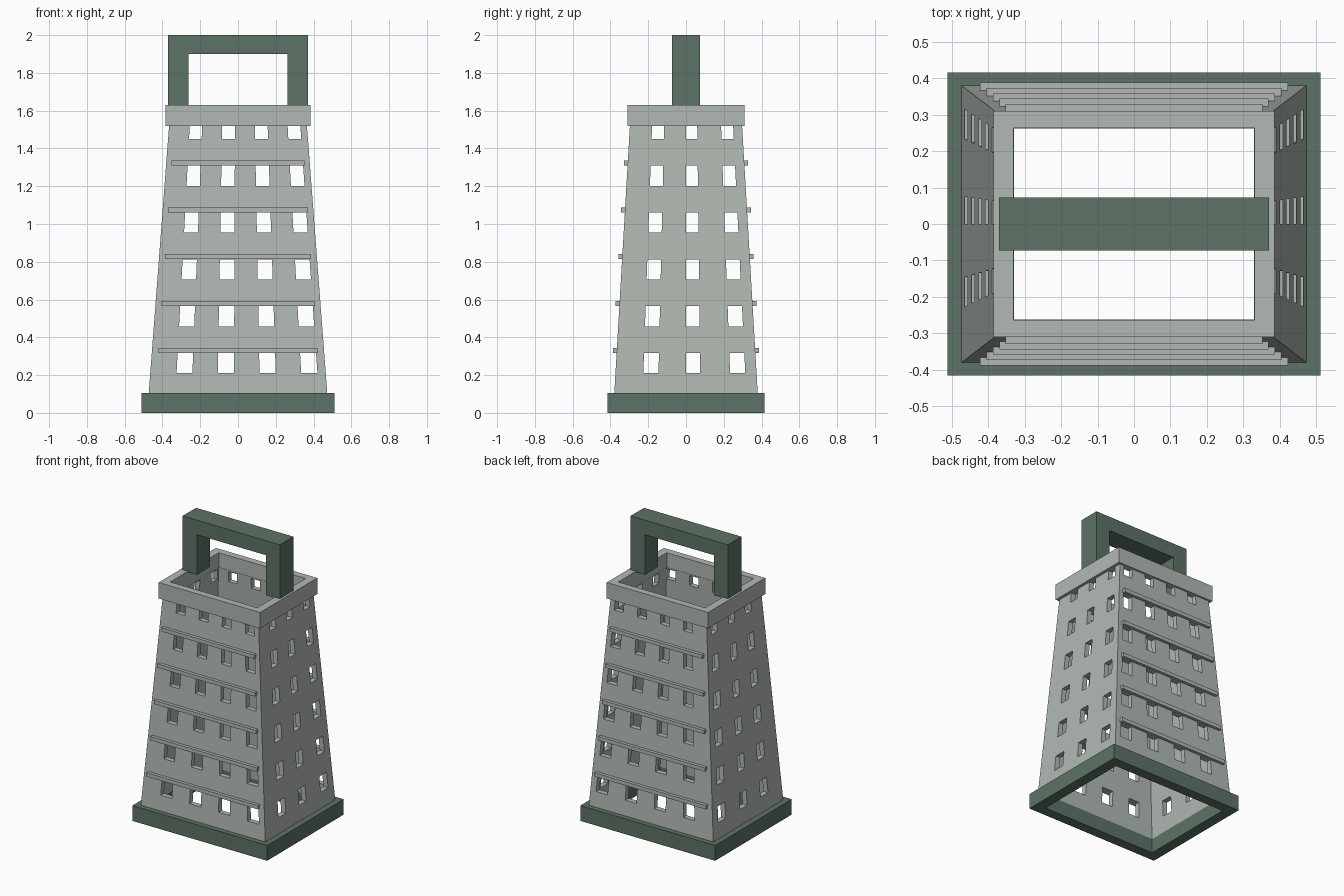
import bpy
import bmesh
from mathutils import Vector

if "Cube" in bpy.data.objects:
    bpy.data.objects.remove(bpy.data.objects["Cube"], do_unlink=True)


def make_material(name, rgb):
    mat = bpy.data.materials.new(name)
    mat.use_nodes = True
    mat.diffuse_color = (*rgb, 1)
    mat.node_tree.nodes["Principled BSDF"].inputs["Base Color"].default_value = (*rgb, 1)
    return mat


STEEL = make_material("pale_grey_metal", (0.44, 0.485, 0.45))
GREEN = make_material("dark_green_plastic", (0.11, 0.17, 0.135))


def finish(bm, name, mat):
    bmesh.ops.recalc_face_normals(bm, faces=bm.faces)
    mesh = bpy.data.meshes.new(name)
    bm.to_mesh(mesh)
    bm.free()
    mesh.materials.append(mat)
    obj = bpy.data.objects.new(name, mesh)
    bpy.context.collection.objects.link(obj)
    return obj


def box(name, low, high, mat):
    bm = bmesh.new()
    bmesh.ops.create_cube(bm, size=1)
    low, high = Vector(low), Vector(high)
    for v in bm.verts:
        v.co = (low + high) / 2 + v.co * (high - low)
    return finish(bm, name, mat)


def prism(name, outline, hole, place, depth, mat):
    """Frame between two matching outlines, extruded along depth."""
    bm = bmesh.new()
    a = [bm.verts.new(place(p)) for p in outline]
    b = [bm.verts.new(place(p)) for p in hole]
    n = len(a)
    faces = [bm.faces.new((a[i], a[(i + 1) % n], b[(i + 1) % n], b[i])) for i in range(n)]
    new = bmesh.ops.extrude_face_region(bm, geom=faces)["geom"]
    bmesh.ops.translate(bm, vec=depth, verts=[g for g in new if isinstance(g, bmesh.types.BMVert)])
    return finish(bm, name, mat)


def rect(hx, hy):
    return [(-hx, -hy), (hx, -hy), (hx, hy), (-hx, hy)]


def half_size(z):
    """Tapering half width and half depth of the body."""
    t = (z - 0.1) / 1.42
    return 0.473 - 0.108 * t, 0.38 - 0.083 * t


# Window layout: edges along each wall as fractions of its half length
WIDE = [-0.70, -0.52, -0.23, -0.045, 0.245, 0.43, 0.72, 0.905]
NARROW = [-0.605, -0.39, 0.0, 0.20, 0.625, 0.84]
ROWS = [0.21 + 0.248 * i for i in range(6)]
WALL = 0.035

# Columns around the perimeter; each one notes whether a window starts there
columns = []
for along_x, edges, sign in ((True, WIDE, -1), (False, NARROW, 1),
                             (True, WIDE, 1), (False, NARROW, -1)):
    stops = [(-1, False)] + [(e, i % 2 == 0) for i, e in enumerate(edges)]
    if sign == (1 if along_x else -1):
        # opposite walls run backwards, with the same window positions
        stops = [(1, False)] + [(e, i % 2 == 1) for i, e in reversed(list(enumerate(edges)))]
    for u, opens in stops:
        columns.append(((u, sign) if along_x else (sign, u), opens))

levels = [0.1]
for z in ROWS:
    levels += [z, min(z + 0.107, 1.52)]
levels.append(1.53)

# Perforated tapering body with real wall thickness
bm = bmesh.new()
outer, inner = {}, {}
for j, z in enumerate(levels):
    hx, hy = half_size(z)
    for i, ((u, v), _) in enumerate(columns):
        x, y = u * hx, v * hy
        outer[i, j] = bm.verts.new((x, y, z))
        ix = max(WALL - hx, min(hx - WALL, x))
        iy = max(WALL - hy, min(hy - WALL, y))
        inner[i, j] = bm.verts.new((ix, iy, z))
uses = {}
count = len(columns)
for i in range(count):
    for j in range(len(levels) - 1):
        if columns[i][1] and j % 2 == 1:
            continue
        k = (i + 1) % count
        loop = [(i, j), (k, j), (k, j + 1), (i, j + 1)]
        bm.faces.new([outer[c] for c in loop])
        bm.faces.new([inner[c] for c in reversed(loop)])
        for s in range(4):
            edge = (loop[s], loop[(s + 1) % 4])
            uses.setdefault(frozenset(edge), []).append(edge)
for edges in uses.values():
    if len(edges) == 1:
        p, q = edges[0]
        bm.faces.new((outer[q], outer[p], inner[p], inner[q]))
finish(bm, "grater_body", STEEL)

# Horizontal ridges above the windows, front and back
for side, label in ((-1, "front"), (1, "back")):
    for n, z in enumerate(ROWS[:5]):
        z += 0.108
        hx, hy = half_size(z + 0.013)
        w = 0.926 * hx
        ys = sorted((side * (hy - 0.006), side * (hy + 0.021)))
        box(f"{label}_ridge_{n + 1}", (-w, ys[0], z), (w, ys[1], z + 0.026), STEEL)

# Top collar and base rim
prism("top_collar", rect(0.385, 0.31), rect(0.33, 0.263),
      lambda p: (p[0], p[1], 1.52), (0, 0, 0.11), STEEL)
prism("base_rim", rect(0.512, 0.415), rect(0.438, 0.345),
      lambda p: (p[0], p[1], 0), (0, 0, 0.105), GREEN)

# Handle: two posts and a crossbar
for s, label in ((-1, "right"), (1, "left")):
    xs = sorted((s * 0.262, s * 0.37))
    box(f"{label}_handle_post", (xs[0], -0.073, 1.625), (xs[1], 0.073, 1.9), GREEN)
box("handle_bar", (-0.37, -0.073, 1.9), (0.37, 0.073, 2.0), GREEN)
